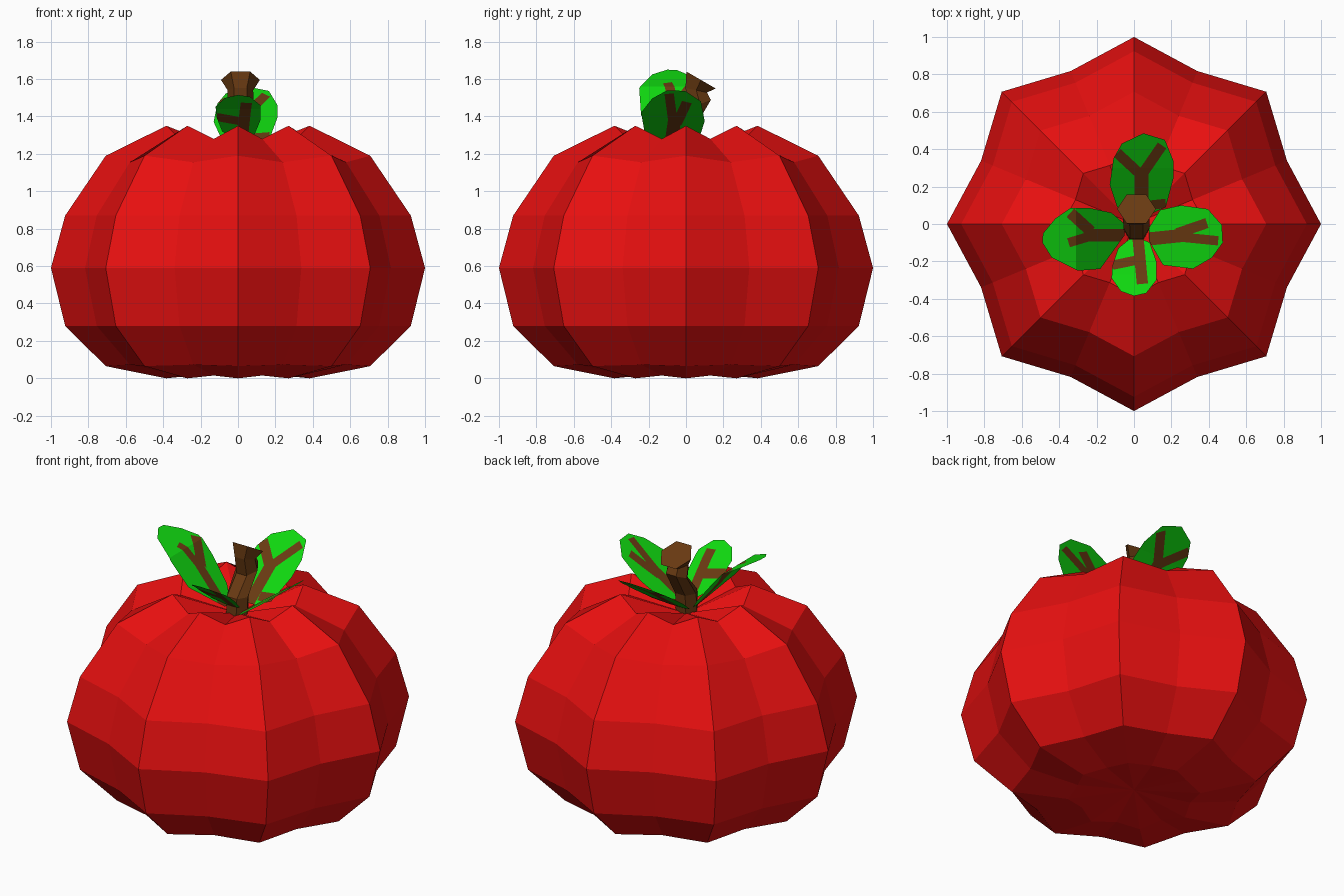
import bpy, bmesh, math
from mathutils import Vector

if "Cube" in bpy.data.objects:
    bpy.data.objects.remove(bpy.data.objects["Cube"])


def material(name, rgb):
    m = bpy.data.materials.new(name)
    m.diffuse_color = (*rgb, 1)
    m.use_nodes = True
    m.node_tree.nodes["Principled BSDF"].inputs["Base Color"].default_value = m.diffuse_color
    return m


RED = material("red_skin", (0.8, 0.005, 0.005))
GREEN = material("leaf_green", (0.005, 0.68, 0.005))
BROWN = material("stem_brown", (0.14, 0.042, 0.006))


def finish(name, bm, *mats):
    me = bpy.data.meshes.new(name)
    bm.to_mesh(me)
    bm.free()
    for m in mats:
        me.materials.append(m)
    ob = bpy.data.objects.new(name, me)
    bpy.context.collection.objects.link(ob)
    return ob


def loft(bm, rings):
    for a, b in zip(rings, rings[1:]):
        n = len(a)
        for i in range(n):
            j = (i + 1) % n
            bm.faces.new((a[i], a[j], b[j], b[i]))


def fan(bm, ring, tip):
    for i in range(len(ring)):
        bm.faces.new((ring[i], ring[(i + 1) % len(ring)], tip))


# Ribbed body: (radius, ridge height, valley height change), bottom to top
PROFILE = [(0.383, 0.0, 0.015), (0.707, 0.065, 0.008), (0.924, 0.28, 0),
           (1.0, 0.59, 0), (0.924, 0.87, 0), (0.707, 1.19, -0.035),
           (0.383, 1.35, -0.07)]
bm = bmesh.new()
rings = []
for r, z, dz in PROFILE:
    ring = []
    for i in range(16):
        a, valley = i * math.pi / 8, i % 2
        k = r * (0.885 if valley else 1)
        ring.append(bm.verts.new((k * math.cos(a), k * math.sin(a), z + dz * valley)))
    rings.append(ring)
loft(bm, rings)
fan(bm, rings[0], bm.verts.new((0, 0, 0.04)))
fan(bm, rings[-1], bm.verts.new((0, 0, 1.2)))
bmesh.ops.recalc_face_normals(bm, faces=bm.faces)
finish("body", bm, RED)

# Crooked six-sided stem: (y, z, radius, tilt in degrees)
bm = bmesh.new()
rings = []
for y, z, r, tilt in [(-0.03, 1.17, 0.07, 0), (-0.02, 1.33, 0.07, 0),
                      (0.075, 1.465, 0.072, 22), (0.055, 1.54, 0.068, -12),
                      (0.08, 1.595, 0.104, -30)]:
    c, s = math.cos(math.radians(tilt)), math.sin(math.radians(tilt))
    ring = []
    for i in range(6):
        a = i * math.pi / 3
        v = r * math.sin(a)
        ring.append(bm.verts.new((0.013 + r * math.cos(a), y + v * c, z + v * s)))
    rings.append(ring)
loft(bm, rings)
bm.faces.new(rings[0])
bm.faces.new(rings[-1])
bmesh.ops.recalc_face_normals(bm, faces=bm.faces)
finish("stem", bm, BROWN)


def cut(bm, co, no):
    bmesh.ops.bisect_plane(bm, geom=bm.verts[:] + bm.edges[:] + bm.faces[:],
                           plane_co=co, plane_no=no, dist=1e-5)


def leaf(name, axis, outline, knots, veins):
    """Flat outline cut along its veins and folds, then lifted along its axis."""
    bm = bmesh.new()
    bm.faces.new([bm.verts.new((x, y, 0)) for x, y in outline])
    axis = Vector((*axis, 0))
    for d, _ in knots[1:-1]:
        cut(bm, axis * d, axis)
    strips = []
    for x0, y0, x1, y1, w in veins:
        a, b = Vector((x0, y0, 0)), Vector((x1, y1, 0))
        u = (b - a).normalized()
        n = Vector((-u.y, u.x, 0))
        for co, no in ((a, u), (b, u), (a + n * w / 2, n), (a - n * w / 2, n)):
            cut(bm, co, no)
        strips.append((a, u, n, (b - a).length, w / 2))
    for f in bm.faces:
        p = f.calc_center_median()
        f.material_index = int(any(0 < (p - a).dot(u) < l and abs((p - a).dot(n)) < h
                                   for a, u, n, l, h in strips))
        if f.normal.z < 0:
            f.normal_flip()
    for v in bm.verts:
        d = v.co.dot(axis)
        for (d0, z0), (d1, z1) in zip(knots, knots[1:]):
            if d <= d1 or (d1, z1) == knots[-1]:
                v.co.z = z0 + (d - d0) * (z1 - z0) / (d1 - d0)
                break
    bm.normal_update()
    finish(name, bm, GREEN, BROWN)


# Four leaves with forked brown veins
leaf("left_leaf", (-1, 0),
     [(-0.05, 0.0), (-0.12, 0.06), (-0.235, 0.085), (-0.34, 0.085), (-0.42, 0.03),
      (-0.487, -0.05), (-0.49, -0.10), (-0.44, -0.18), (-0.30, -0.25),
      (-0.18, -0.24), (-0.05, -0.06)],
     [(0.05, 1.25), (0.31, 1.56), (0.49, 1.65)],
     [(-0.05, -0.06, -0.27, -0.06, 0.065), (-0.23, -0.04, -0.34, 0.06, 0.06),
      (-0.25, -0.07, -0.35, -0.10, 0.05)])
leaf("right_leaf", (1, 0),
     [(0.08, -0.02), (0.14, 0.075), (0.25, 0.10), (0.395, 0.08), (0.47, -0.005),
      (0.475, -0.10), (0.417, -0.18), (0.315, -0.24), (0.155, -0.22), (0.08, -0.09)],
     [(0.08, 1.255), (0.3, 1.41), (0.475, 1.54)],
     [(0.08, -0.08, 0.27, -0.06, 0.07), (0.23, -0.05, 0.39, 0.005, 0.055),
      (0.25, -0.07, 0.45, -0.09, 0.05)])
leaf("back_leaf", (0, 1),
     [(0.08, 0.05), (0.17, 0.09), (0.21, 0.24), (0.21, 0.34), (0.165, 0.45),
      (0.05, 0.485), (-0.065, 0.43), (-0.11, 0.35), (-0.13, 0.21), (-0.09, 0.09),
      (-0.02, 0.05)],
     [(0.05, 1.255), (0.3, 1.435), (0.485, 1.56)],
     [(0.04, 0.05, 0.04, 0.29, 0.075), (0.04, 0.26, -0.09, 0.38, 0.055),
      (0.04, 0.26, 0.15, 0.42, 0.055), (0.08, 0.10, 0.17, 0.11, 0.05)])
leaf("front_leaf", (0, -1),
     [(0.0, -0.06), (-0.085, -0.13), (-0.115, -0.22), (-0.12, -0.29), (-0.07, -0.36),
      (0.0, -0.385), (0.065, -0.37), (0.12, -0.30), (0.12, -0.20), (0.085, -0.10)],
     [(0.06, 1.26), (0.27, 1.44), (0.385, 1.515)],
     [(0.02, -0.06, 0.045, -0.32, 0.06), (0.03, -0.19, -0.115, -0.22, 0.05)])
